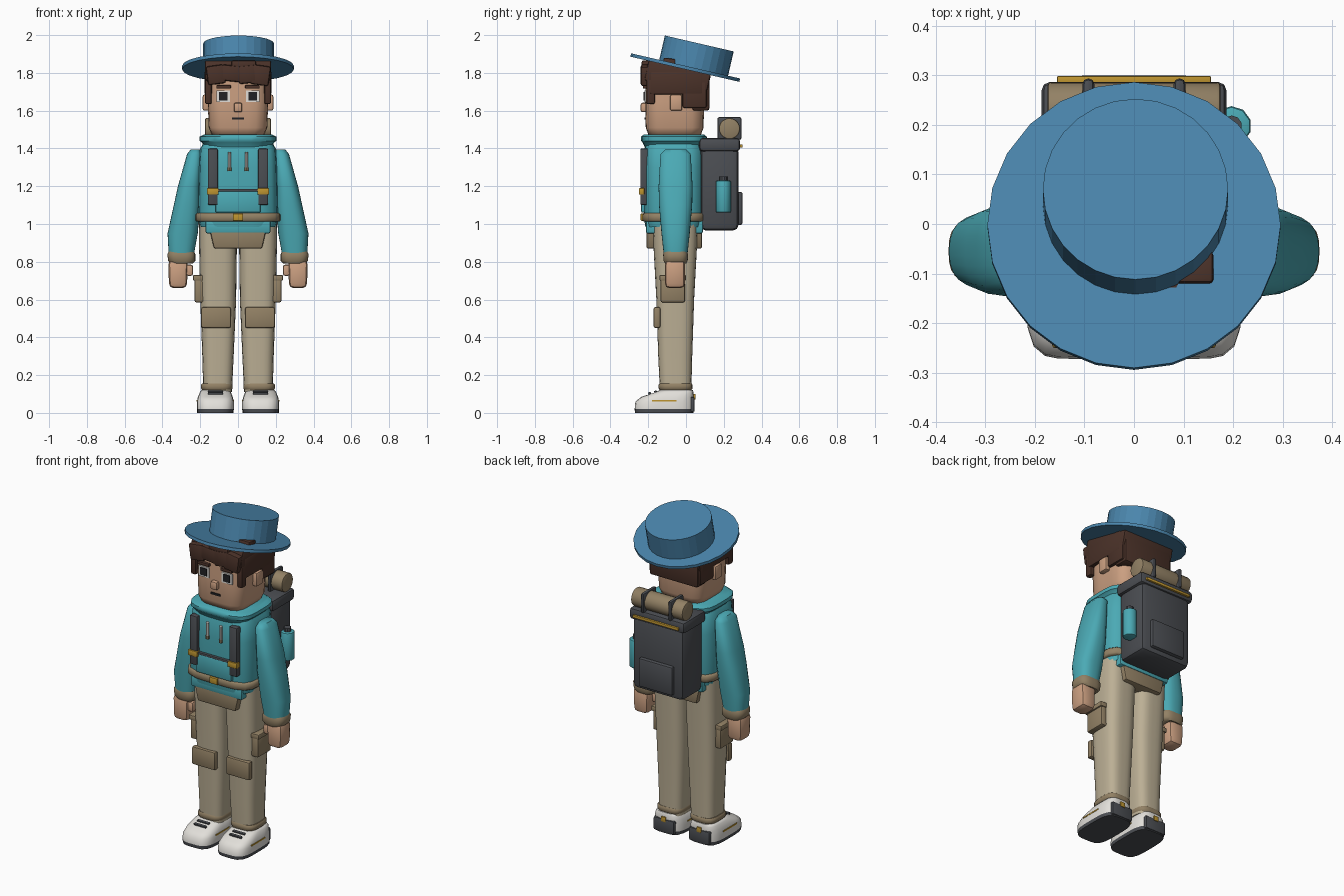
import bpy, bmesh, math
from mathutils import Matrix, Vector

old = bpy.data.objects.get("Cube")
if old:
    bpy.data.objects.remove(old, do_unlink=True)


def material(name, r, g, b):
    m = bpy.data.materials.new(name)
    m.use_nodes = True
    m.diffuse_color = (r, g, b, 1)
    m.node_tree.nodes["Principled BSDF"].inputs["Base Color"].default_value = (r, g, b, 1)
    return m


BLUE = material("hat blue", .07, .24, .42)
BROWN = material("hair brown", .07, .032, .022)
SKIN = material("skin", .60, .35, .22)
TEAL = material("shirt teal", .07, .40, .46)
GREY = material("charcoal", .07, .075, .085)
BEIGE = material("trouser beige", .50, .43, .30)
KHAKI = material("khaki", .29, .22, .13)
GOLD = material("gold", .52, .30, .03)
WHITE = material("off white", .76, .74, .70)
BLACK = material("black", .015, .015, .018)


def finish(name, bm, mat, angle=35):
    bmesh.ops.recalc_face_normals(bm, faces=bm.faces)
    me = bpy.data.meshes.new(name)
    bm.to_mesh(me)
    bm.free()
    me.materials.append(mat)
    for p in me.polygons:
        p.use_smooth = True
    me.set_sharp_from_angle(angle=math.radians(angle))
    ob = bpy.data.objects.new(name, me)
    bpy.context.collection.objects.link(ob)
    return ob


def box(name, mat, x, y, z, bevel=.01, tilt=0, roll=0, taper=1):
    """Rounded box from (min, max) ranges; taper scales the bottom width."""
    bm = bmesh.new()
    bmesh.ops.create_cube(bm, size=1)
    for v in bm.verts:
        k = taper if v.co.z < 0 else 1
        v.co = Vector((v.co.x * abs(x[1] - x[0]) * k, v.co.y * (y[1] - y[0]), v.co.z * (z[1] - z[0])))
    if bevel:
        bmesh.ops.bevel(bm, geom=bm.edges[:], offset=bevel, segments=2, profile=.5, affect='EDGES')
    mid = Vector((sum(x), sum(y), sum(z))) / 2
    turn = Matrix.Rotation(math.radians(tilt), 4, 'X') @ Matrix.Rotation(math.radians(roll), 4, 'Y')
    bm.transform(Matrix.Translation(mid) @ turn)
    return finish(name, bm, mat)


def loft(name, mat, rings, power=3.5, n=28):
    """Stack of rounded-square rings, each (cx, cy, z, rx, ry)."""
    bm = bmesh.new()
    loops = []
    for cx, cy, z, rx, ry in rings:
        loop = []
        for i in range(n):
            a = math.tau * (i + .5) / n
            c, s = math.cos(a), math.sin(a)
            k = (abs(c) ** power + abs(s) ** power) ** (-1 / power)
            loop.append(bm.verts.new((cx + rx * c * k, cy + ry * s * k, z)))
        loops.append(loop)
    for a, b in zip(loops, loops[1:]):
        for i in range(n):
            j = (i + 1) % n
            bm.faces.new((a[i], a[j], b[j], b[i]))
    bm.faces.new(loops[0])
    bm.faces.new(loops[-1])
    return finish(name, bm, mat, 50)


def cylinder(name, mat, centre, radius, height, n=24, axis='Z', tilt=0, bevel=0, angle=35):
    bm = bmesh.new()
    bmesh.ops.create_cone(bm, cap_ends=True, segments=n, radius1=radius, radius2=radius, depth=height)
    if bevel:
        rims = [e for e in bm.edges if abs(e.verts[0].co.z - e.verts[1].co.z) < 1e-5]
        bmesh.ops.bevel(bm, geom=rims, offset=bevel, segments=2, profile=.5, affect='EDGES')
    turn = Matrix.Rotation(math.radians(tilt), 4, 'X')
    if axis == 'X':
        turn = Matrix.Rotation(math.pi / 2, 4, 'Y')
    bm.transform(Matrix.Translation(centre) @ turn)
    return finish(name, bm, mat, angle)


# Limbs and everything that comes in pairs
for s, side in ((1, "left"), (-1, "right")):
    def sx(a, b):
        return (s * a, s * b) if s > 0 else (s * b, s * a)

    def part(name, mat, x, *args, **kw):
        return box(side + "_" + name, mat, sx(*x), *args, **kw)

    # Shoe
    c = s * .12
    loft(side + "_sole", GREY, [(c, -.115, 0, .096, .155), (c, -.115, .02, .098, .157)], 4)
    loft(side + "_shoe", WHITE, [(c, -.115, .02, .098, .157), (c, -.113, .06, .098, .155),
         (c, -.098, .085, .092, .138), (c, -.06, .11, .082, .1), (c, -.05, .122, .07, .085)], 4)
    part("shoe_heel", GREY, (.05, .19), (.02, .046), (.005, .085), bevel=.008)
    part("heel_tab", GOLD, (.105, .135), (.04, .05), (.07, .1), bevel=.002)
    for x in (.0215, .2155):
        part("shoe_stripe", GOLD, (x, x + .004), (-.18, -.05), (.06, .068), bevel=0)
    for i in range(3):
        y = -.2 + i * .032
        z = .098 + i * .008
        part("lace", GREY, (.08, .16), (y, y + .014), (z, z + .012), bevel=.002, tilt=14)

    # Leg
    loft(side + "_leg", BEIGE, [(s * .108, -.055, .11, .076, .083), (s * .106, -.057, .3, .083, .09),
         (s * .105, -.057, .6, .095, .1), (s * .106, -.057, .88, .1, .115), (s * .108, -.057, 1.01, .1, .12)])
    loft(side + "_trouser_cuff", KHAKI, [(s * .112, -.055, .122, .078, .085), (s * .112, -.055, .13, .084, .09),
         (s * .112, -.055, .148, .084, .09), (s * .112, -.055, .156, .078, .085)])
    part("knee_patch", KHAKI, (.037, .195), (-.172, -.135), (.45, .56))
    part("cargo_pocket", KHAKI, (.18, .23), (-.135, -.005), (.585, .715))
    part("cargo_flap", KHAKI, (.18, .238), (-.14, 0), (.7, .73), bevel=.006)

    # Arm, cuff and hand
    loft(side + "_sleeve", TEAL, [(s * .225, -.055, 1.395, .025, .055), (s * .23, -.055, 1.37, .04, .08),
         (s * .258, -.055, 1.2, .06, .09), (s * .27, -.055, 1.1, .07, .088),
         (s * .293, -.055, .95, .08, .075), (s * .3, -.055, .84, .067, .063)], 2.6)
    loft(side + "_sleeve_cuff", KHAKI, [(s * .298, -.055, .79, .058, .056), (s * .298, -.055, .805, .072, .064),
         (s * .3, -.055, .84, .074, .066), (s * .3, -.055, .855, .066, .06)], 3)
    part("hand", SKIN, (.265, .37), (-.112, -.005), (.66, .81), bevel=.025, taper=.9)
    part("thumb", SKIN, (.238, .275), (-.1, -.055), (.725, .785), bevel=.012)

    # Pack straps and drawstrings
    part("strap", GREY, (.107, .16), (-.242, -.2), (1.1, 1.4), bevel=.008)
    part("strap_buckle", GOLD, (.102, .165), (-.25, -.22), (1.155, 1.19), bevel=.005)
    part("shoulder_strap", GREY, (.107, .16), (-.2, .1), (1.385, 1.415), bevel=.008)
    cylinder(side + "_drawstring", WHITE, (s * .045, -.23, 1.335), .009, .09, 8)
    cylinder(side + "_drawstring_tip", KHAKI, (s * .045, -.23, 1.29), .011, .02, 8)

    # Face and side hair
    part("ear", SKIN, (.15, .187), (-.085, -.02), (1.6, 1.685), bevel=.01)
    part("eye", WHITE, (.043, .113), (-.22, -.212), (1.645, 1.708), bevel=0)
    part("pupil", BLACK, (.056, .1), (-.224, -.216), (1.655, 1.7), bevel=0)
    part("brow", BROWN, (.038, .115), (-.228, -.205), (1.717, 1.735), bevel=.004)
    part("sideburn", BROWN, (.14, .174), (-.21, -.165), (1.635, 1.78), bevel=.008)
    part("side_hair", BROWN, (.13, .178), (-.19, .09), (1.685, 1.81), bevel=.01)
    part("nape_hair", BROWN, (.13, .176), (-.02, .11), (1.615, 1.76), bevel=.01)

    # Bedroll strap
    part("bedroll_strap", GREY, (.08, .104), (.166, .294), (1.445, 1.567), bevel=.012)

# Hips, shirt and belt
box("hips", KHAKI, (-.152, .152), (-.21, .085), (.87, .98), taper=.84)
box("shirt_hem", TEAL, (-.172, .172), (-.212, .09), (.95, 1.02))
loft("torso", TEAL, [(0, -.065, .985, .2, .15), (0, -.065, 1.03, .212, .158), (0, -.065, 1.3, .206, .16),
     (0, -.065, 1.4, .2, .155), (0, -.065, 1.44, .175, .14)], 4.5)
loft("collar", TEAL, [(0, -.064, 1.4, .17, .15), (0, -.064, 1.432, .192, .166), (0, -.064, 1.44, .203, .174),
     (0, -.064, 1.462, .203, .174), (0, -.064, 1.474, .18, .16)], 4)
loft("belt", KHAKI, [(0, -.063, 1.012, .217, .16), (0, -.063, 1.02, .225, .167),
     (0, -.063, 1.05, .225, .167), (0, -.063, 1.058, .217, .16)], 4.5)
box("belt_buckle", GOLD, (-.027, .027), (-.24, -.22), (1.017, 1.055), .004)
box("front_pocket", TEAL, (-.12, .12), (-.238, -.21), (1.06, 1.175), .008)
box("chest_strap", GREY, (-.11, .11), (-.24, -.215), (1.172, 1.186), .003)

# Head
cylinder("neck", SKIN, (0, -.06, 1.45), .09, .08)
loft("head", SKIN, [(0, -.06, 1.462, .11, .11), (0, -.06, 1.475, .14, .14), (0, -.06, 1.51, .155, .153),
     (0, -.06, 1.65, .16, .156), (0, -.06, 1.8, .158, .15)], 4.5)
box("nose", SKIN, (-.022, .022), (-.24, -.2), (1.592, 1.642), .01)
box("mouth", BLACK, (-.032, .032), (-.22, -.211), (1.553, 1.565), 0)

# Hair
box("hair_cap", BROWN, (-.176, .176), (-.215, .125), (1.72, 1.835), .015, tilt=-13)
box("back_hair", BROWN, (-.165, .165), (.03, .125), (1.6, 1.77), .015)
for i, (a, b, low, high, roll) in enumerate([(-.165, -.07, 1.74, 1.84, -8), (-.09, .02, 1.755, 1.84, 6),
                                             (0, .1, 1.745, 1.84, -6), (.07, .168, 1.735, 1.84, 8)]):
    box(f"fringe_{i + 1}", BROWN, (a, b), (-.24, -.16), (low, high), .012, roll=roll)
box("front_tuft", BROWN, (-.035, .095), (-.235, -.1), (1.82, 1.866), .01)
box("hair_tuft", BROWN, (.085, .16), (-.125, -.06), (1.78, 1.877), .008, tilt=-8)

# Hat
cylinder("hat_brim", BLUE, (0, -.004, 1.828), .296, .018, 24, tilt=-13)
cylinder("hat_crown", BLUE, (.003, .054, 1.885), .187, .145, 28, tilt=-13, angle=8)

# Backpack
box("backpack", GREY, (-.172, .172), (.075, .278), (.965, 1.41), .03)
box("backpack_lid", GREY, (-.187, .187), (.07, .287), (1.385, 1.455), .018)
box("lid_trim", GOLD, (-.155, .155), (.28, .299), (1.405, 1.422), .003)
box("backpack_pocket", GREY, (-.115, .115), (.26, .3), (.995, 1.17), .012)
cylinder("bedroll", KHAKI, (0, .23, 1.505), .056, .35, 20, axis='X', bevel=.008)
cylinder("bottle", TEAL, (.197, .198, 1.145), .04, .17, 10, bevel=.008)
cylinder("bottle_cap", GREY, (.197, .198, 1.24), .021, .025, 10)
